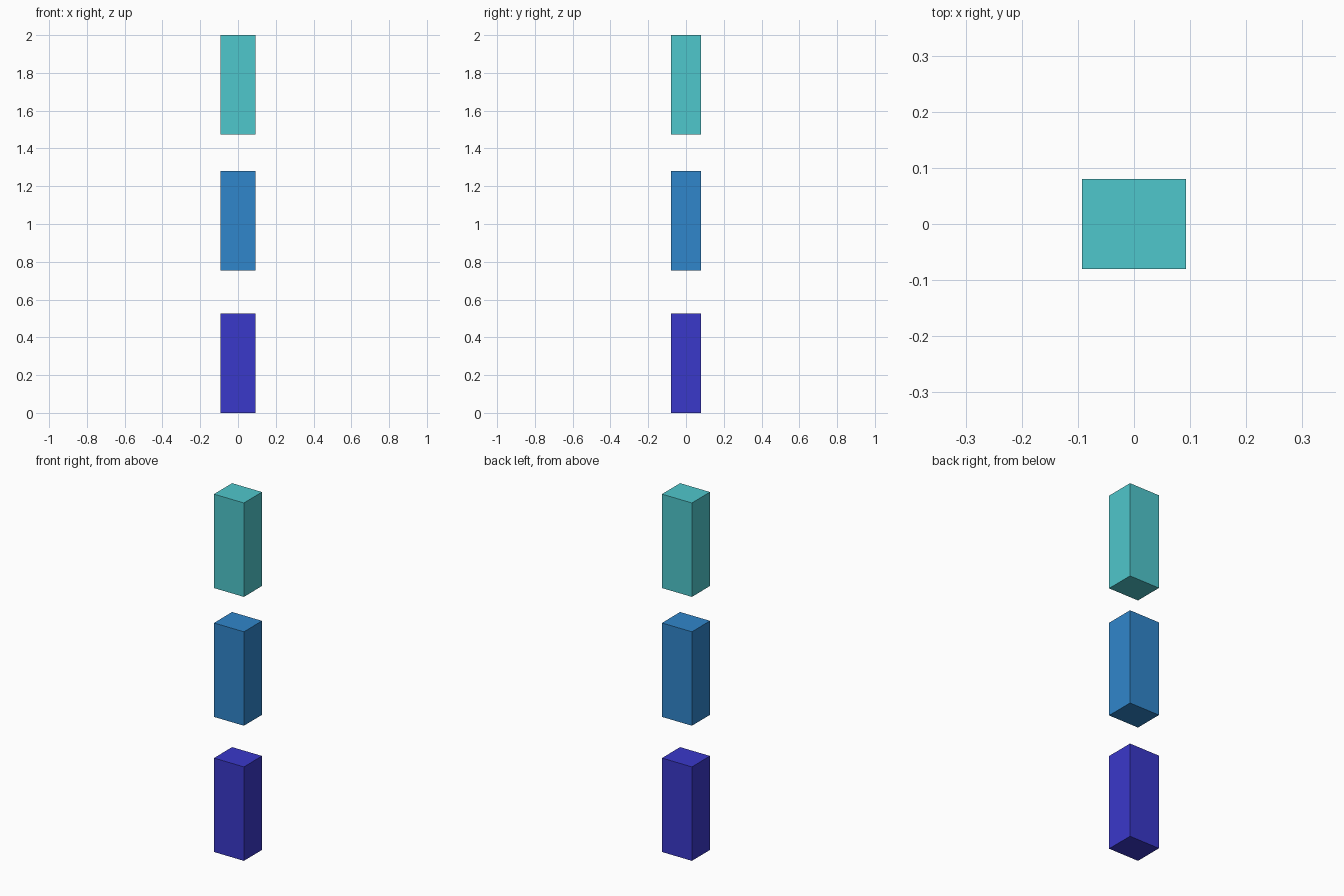
import bpy

if "Cube" in bpy.data.objects:
    bpy.data.objects.remove(bpy.data.objects["Cube"])

WIDTH, DEPTH, HEIGHT = 0.185, 0.16, 0.525


def to_linear(c):
    c /= 255
    return c / 12.92 if c <= 0.04045 else ((c + 0.055) / 1.055) ** 2.4


def add_block(name, bottom, rgb):
    bpy.ops.mesh.primitive_cube_add(size=1, location=(0, 0, bottom + HEIGHT / 2))
    block = bpy.context.object
    block.name = name
    block.scale = (WIDTH, DEPTH, HEIGHT)
    bpy.ops.object.transform_apply(location=False, rotation=False, scale=True)
    mat = bpy.data.materials.new(name + "_colour")
    mat.diffuse_color = (*[to_linear(c) for c in rgb], 1)
    mat.use_nodes = True
    mat.node_tree.nodes["Principled BSDF"].inputs["Base Color"].default_value = mat.diffuse_color
    block.data.materials.append(mat)


# Three separate upright blocks, stacked with gaps
for name, bottom, rgb in (
    ("lower_block", 0.0, (58, 56, 202)),
    ("middle_block", 0.755, (48, 134, 203)),
    ("upper_block", 1.475, (79, 199, 204)),
):
    add_block(name, bottom, rgb)
